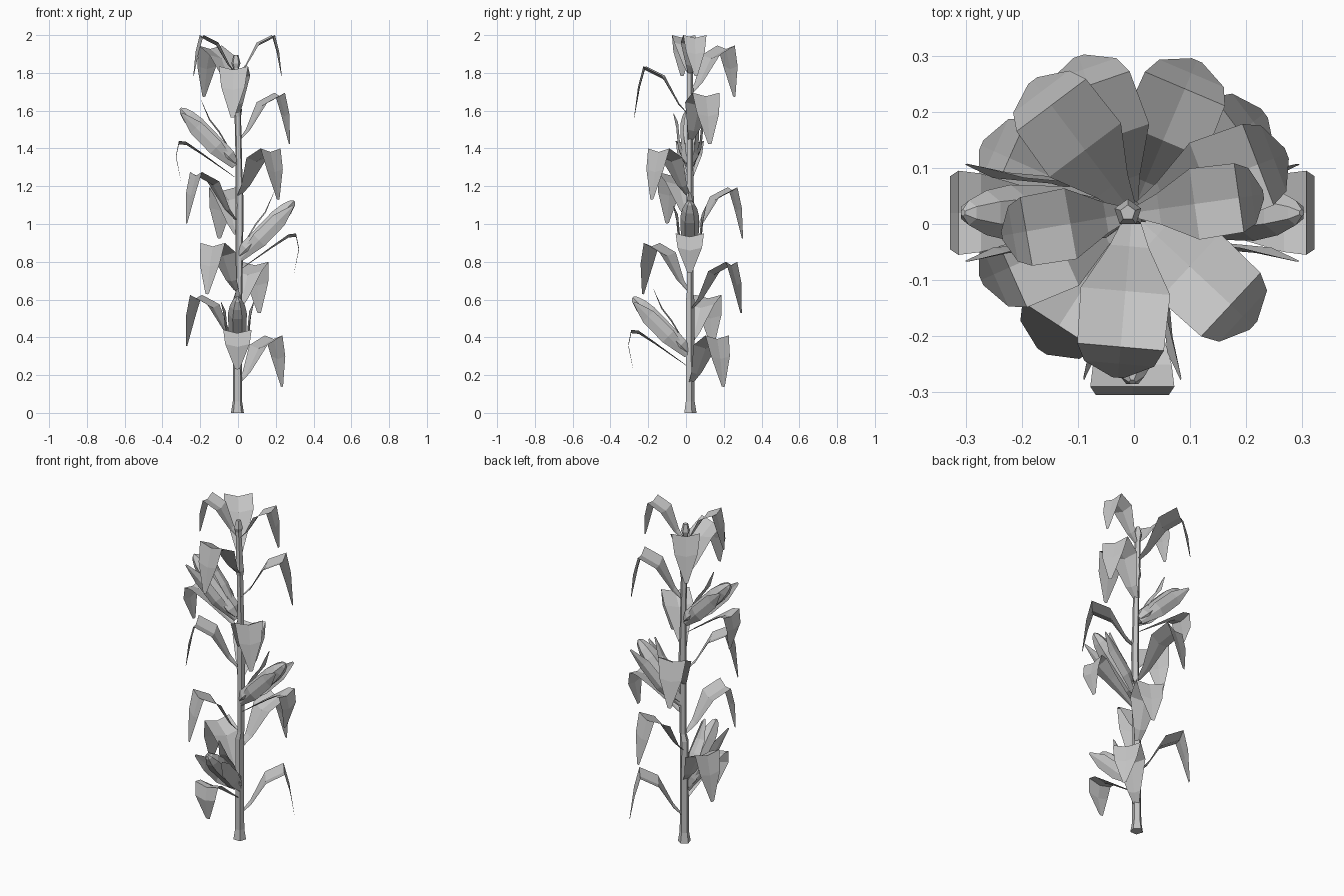
import bpy, bmesh
from math import cos, sin, pi, radians
from mathutils import Vector, Matrix

cube = bpy.data.objects.get("Cube")
if cube:
    bpy.data.objects.remove(cube, do_unlink=True)

GREY = (0.55, 0.55, 0.55, 1)
mat = bpy.data.materials.new("plain grey")
mat.use_nodes = True
mat.diffuse_color = GREY
mat.node_tree.nodes["Principled BSDF"].inputs["Base Color"].default_value = GREY

CENTRE = Vector((-0.003, 0.02, 0))


def finish(name, bm, place=Matrix()):
    bm.transform(place)
    mesh = bpy.data.meshes.new(name)
    bm.to_mesh(mesh)
    bm.free()
    mesh.materials.append(mat)
    obj = bpy.data.objects.new(name, mesh)
    bpy.context.collection.objects.link(obj)


def placed(angle, height, size=1):
    """Local x points away from the stalk, z up."""
    return (Matrix.Translation(CENTRE + Vector((0, 0, height)))
            @ Matrix.Rotation(radians(angle), 4, 'Z') @ Matrix.Scale(size, 4))


def ribbon(name, rows, place, side=(0, 1, 0), fold=(0, 0, -1), depth=0.12):
    """Blade creased along its midrib; rows are x, y, z, width."""
    bm = bmesh.new()
    side, fold = Vector(side), Vector(fold)
    last = None
    for x, y, z, w in rows:
        mid = Vector((x, y, z))
        row = [bm.verts.new(p) for p in
               (mid - side * w / 2, mid + fold * w * depth, mid + side * w / 2)]
        if last:
            for i in range(2):
                bm.faces.new((last[i], row[i], row[i + 1], last[i + 1]))
        last = row
    finish(name, bm, place)


def tube(name, rings, sides, place, u=(1, 0, 0), v=(0, 1, 0)):
    """Faceted tube through rings of x, y, z, radius."""
    bm = bmesh.new()
    u, v = Vector(u), Vector(v)
    last = None
    for x, y, z, r in rings:
        ring = []
        for i in range(sides):
            a = 2 * pi * i / sides + pi / 2
            ring.append(bm.verts.new(Vector((x, y, z)) + (u * cos(a) + v * sin(a)) * r))
        if last:
            for i in range(sides):
                j = (i + 1) % sides
                bm.faces.new((last[i], last[j], ring[j], ring[i]))
        else:
            bm.faces.new(ring[::-1])
        last = ring
    bm.faces.new(last)
    finish(name, bm, place)


# Stalk with flared foot, and the bud at its top
upright = Matrix.Translation(CENTRE)
tube("stalk", [(0, 0, 0, .036), (0, 0, .06, .026), (0, 0, .6, .024),
               (.008, 0, .64, .019), (.012, 0, 1.1, .022), (.008, 0, 1.3, .018),
               (.002, 0, 1.57, .018), (0, 0, 1.6, .025), (0, 0, 1.64, .02),
               (-.008, 0, 1.84, .016)], 5, upright)
tube("top_bud", [(-.008, 0, 1.82, .014), (-.008, 0, 1.85, .025),
                 (-.008, 0, 1.895, .014)], 5, upright)

# Arching leaves: angle, height of attachment, size
LEAF = [(.012, 0, -.01, .03), (.06, 0, .045, .07), (.14, 0, .19, .16),
        (.24, 0, .24, .155), (.27, 0, .13, .125), (.295, 0, -.03, .02)]
leaves = [(37, .17, 1), (156, .385, 1), (67, .56, 1), (237, .66, 1),
          (204, 1.035, 1), (109, .955, 1), (-43, 1.16, 1), (21, 1.455, 1),
          (265, 1.595, 1), (127, 1.705, 1), (8, 1.808, .8), (190, 1.808, .8)]
for n, (angle, height, size) in enumerate(leaves):
    ribbon(f"leaf_{n + 1}", LEAF, placed(angle, height, size))

# Ears leaning out at 45 degrees, each with four husk blades
K = 0.5 ** 0.5
UP = (-K, 0, K)
EAR = [(0, .02), (.05, .045), (.29, .05), (.35, .04), (.395, .022), (.41, .006)]
DROOP = [(.015, 0, -.06, .02), (.185, 0, .065, .09), (.27, 0, .125, .14),
         (.31, 0, .13, .15), (.325, 0, .055, .13), (.3, 0, -.077, .025)]
CURL = [(.01, 0, .03, .03), (.1, 0, .175, .07), (.15, 0, .24, .06), (.193, 0, .345, .012)]
FLARE = [(0, .015, .03), (.14, .052, .085), (.29, .062, .08), (.395, .086, .012)]
for n, (angle, height) in enumerate([(270, .31), (0, .82), (180, 1.31)]):
    place = placed(angle, height)
    tube(f"ear_{n + 1}", [(.012 + t * K, 0, .012 + t * K, r) for t, r in EAR],
         6, place, UP, (0, -1, 0))
    ribbon(f"drooping_husk_{n + 1}", DROOP, place)
    ribbon(f"inner_husk_{n + 1}", CURL, place, fold=UP)
    for label, s in (("left", 1), ("right", -1)):
        rows = [(.015 + t * K, y * s, t * K - .005, w) for t, y, w in FLARE]
        ribbon(f"{label}_husk_{n + 1}", rows, place, UP, (0, s, 0))
